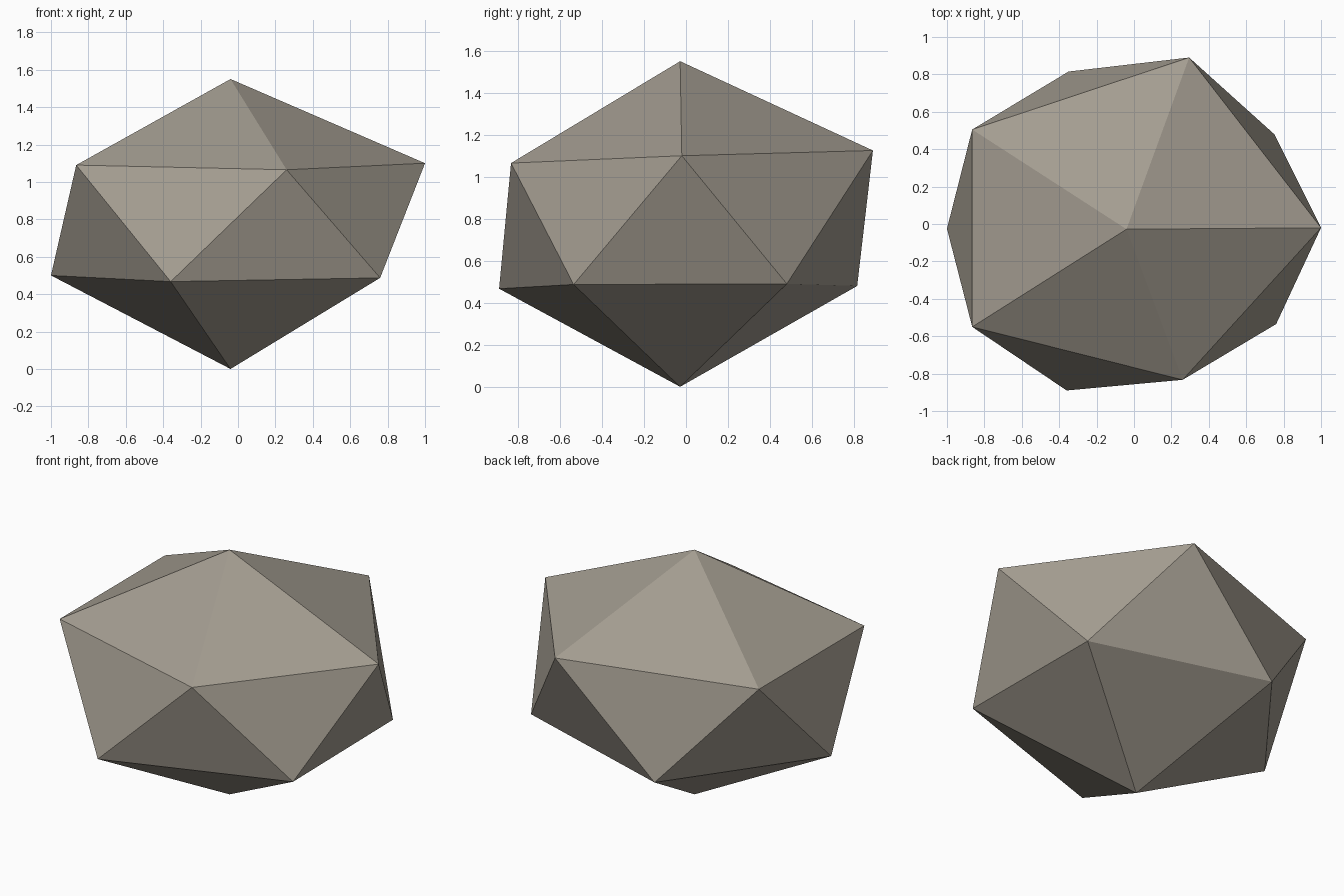
import bpy
import bmesh

if "Cube" in bpy.data.objects:
    bpy.data.objects.remove(bpy.data.objects["Cube"])

# Uneven rings of a twenty-sided boulder, counter-clockwise from +x
upper_ring = [(1.0, -0.02, 1.10), (0.295, 0.89, 1.125), (-0.865, 0.505, 1.09),
              (-0.865, -0.55, 1.09), (0.26, -0.833, 1.065)]
lower_ring = [(0.75, 0.48, 0.49), (-0.35, 0.815, 0.48), (-1.0, -0.025, 0.50),
              (-0.36, -0.89, 0.467), (0.76, -0.535, 0.487)]

bm = bmesh.new()
top = bm.verts.new((-0.04, -0.028, 1.55))
bottom = bm.verts.new((-0.04, -0.028, 0.0))
up = [bm.verts.new(p) for p in upper_ring]
low = [bm.verts.new(p) for p in lower_ring]

# Top fan, zigzag belt and bottom fan
for i in range(5):
    j = (i + 1) % 5
    bm.faces.new((top, up[i], up[j]))
    bm.faces.new((up[i], low[i], up[j]))
    bm.faces.new((low[i], low[j], up[j]))
    bm.faces.new((bottom, low[j], low[i]))
bmesh.ops.recalc_face_normals(bm, faces=bm.faces)

mesh = bpy.data.meshes.new("boulder")
bm.to_mesh(mesh)
bm.free()

# Warm grey stone
stone = bpy.data.materials.new("stone")
stone.diffuse_color = (0.366, 0.333, 0.28, 1.0)
stone.use_nodes = True
stone.node_tree.nodes["Principled BSDF"].inputs["Base Color"].default_value = stone.diffuse_color
mesh.materials.append(stone)
bpy.context.collection.objects.link(bpy.data.objects.new("boulder", mesh))
